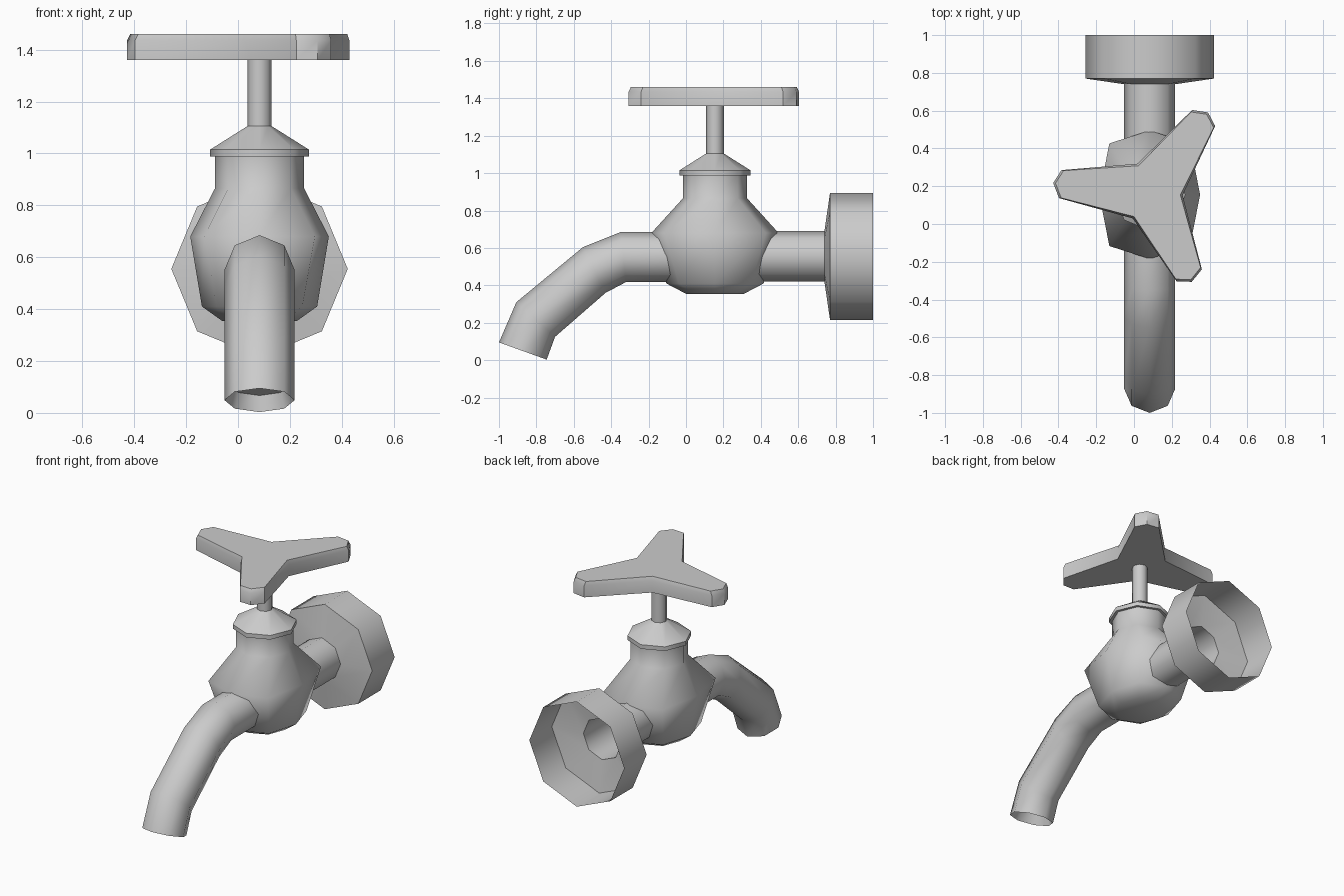
import bpy, bmesh
from math import cos, sin, pi, radians
from mathutils import Vector

if "Cube" in bpy.data.objects:
    bpy.data.objects.remove(bpy.data.objects["Cube"])

CX, CY = 0.083, 0.155      # axis of the valve body
PIPE_Z = 0.555


def finish(name, bm, angle=50):
    bmesh.ops.recalc_face_normals(bm, faces=bm.faces)
    me = bpy.data.meshes.new(name)
    bm.to_mesh(me)
    bm.free()
    ob = bpy.data.objects.new(name, me)
    bpy.context.collection.objects.link(ob)
    bpy.ops.object.select_all(action='DESELECT')
    ob.select_set(True)
    bpy.context.view_layer.objects.active = ob
    bpy.ops.object.shade_smooth_by_angle(angle=radians(angle))
    return ob


def loft(name, rings, cap_start=False, cap_end=False, angle=50):
    """Skin a list of point rings."""
    bm = bmesh.new()
    loops = [[bm.verts.new(p) for p in ring] for ring in rings]
    for a, b in zip(loops, loops[1:]):
        n = len(a)
        for i in range(n):
            j = (i + 1) % n
            bm.faces.new((a[i], a[j], b[j], b[i]))
    if cap_start:
        bm.faces.new(loops[0])
    if cap_end:
        bm.faces.new(loops[-1])
    return finish(name, bm, angle)


def flat_ring(z, rx, ry, diag=1.0):
    """Horizontal octagon; diag pushes out the corner points."""
    pts = []
    for i in range(8):
        k = diag if i % 2 else 1.0
        t = i * pi / 4
        pts.append((CX + rx * k * cos(t), CY + ry * k * sin(t), z))
    return pts


def pipe_ring(top, bottom, half_width):
    """Octagon across the pipe, given its top and bottom (y, z)."""
    t, b = Vector((CX, *top)), Vector((CX, *bottom))
    mid, up = (t + b) / 2, (t - b) / 2
    side = Vector((half_width, 0, 0))
    return [mid + side * cos(i * pi / 4) + up * sin(i * pi / 4) for i in range(8)]


# valve body with neck
loft("valve_body", [
    flat_ring(0.355, 0.145, 0.155),
    flat_ring(0.41, 0.222, 0.26, 1.05),
    flat_ring(0.68, 0.267, 0.34, 1.13),
    flat_ring(0.865, 0.172, 0.172),
    flat_ring(0.99, 0.172, 0.172)], cap_start=True, angle=60)

# bonnet cap and stem
loft("bonnet_and_stem", [flat_ring(z, r, r) for z, r in
     ((0.988, 0.165), (0.988, 0.19), (1.015, 0.19), (1.105, 0.047), (1.36, 0.047))],
     cap_end=True)

# curved spout with a recessed outlet
spout = [((-0.04, 0.685), (-0.04, 0.418)),
         ((-0.35, 0.685), (-0.32, 0.418)),
         ((-0.55, 0.605), (-0.43, 0.36)),
         ((-0.907, 0.31), (-0.70, 0.125)),
         ((-1.0, 0.095), (-0.745, 0.003))]
rings = [pipe_ring(t, b, 0.135) for t, b in spout]
rings.append(pipe_ring((-0.955, 0.145), (-0.74, 0.067), 0.115))
loft("spout", rings, cap_end=True)

# inlet pipe flaring into an open wall flange
loft("inlet_pipe_and_flange", [
    pipe_ring((y, PIPE_Z + r), (y, PIPE_Z - r), r) for y, r in
    ((0.36, 0.135), (0.74, 0.135), (0.77, 0.34), (1.0, 0.34))])

# three-armed handle: one arm outline (radius, degrees) repeated three times
arm = ((0.168, 115), (0.489, 166), (0.52, 174.5), (0.488, 183.5))
outline = [(r, radians(a + 120 * k)) for k in range(3) for r, a in arm]


def handle_ring(z, inset=0.0):
    return [(0.09 + (r - inset) * cos(a), 0.167 + (r - inset) * sin(a), z)
            for r, a in outline]


loft("handle", [handle_ring(1.36), handle_ring(1.435), handle_ring(1.46, 0.012)],
     cap_start=True, cap_end=True)
